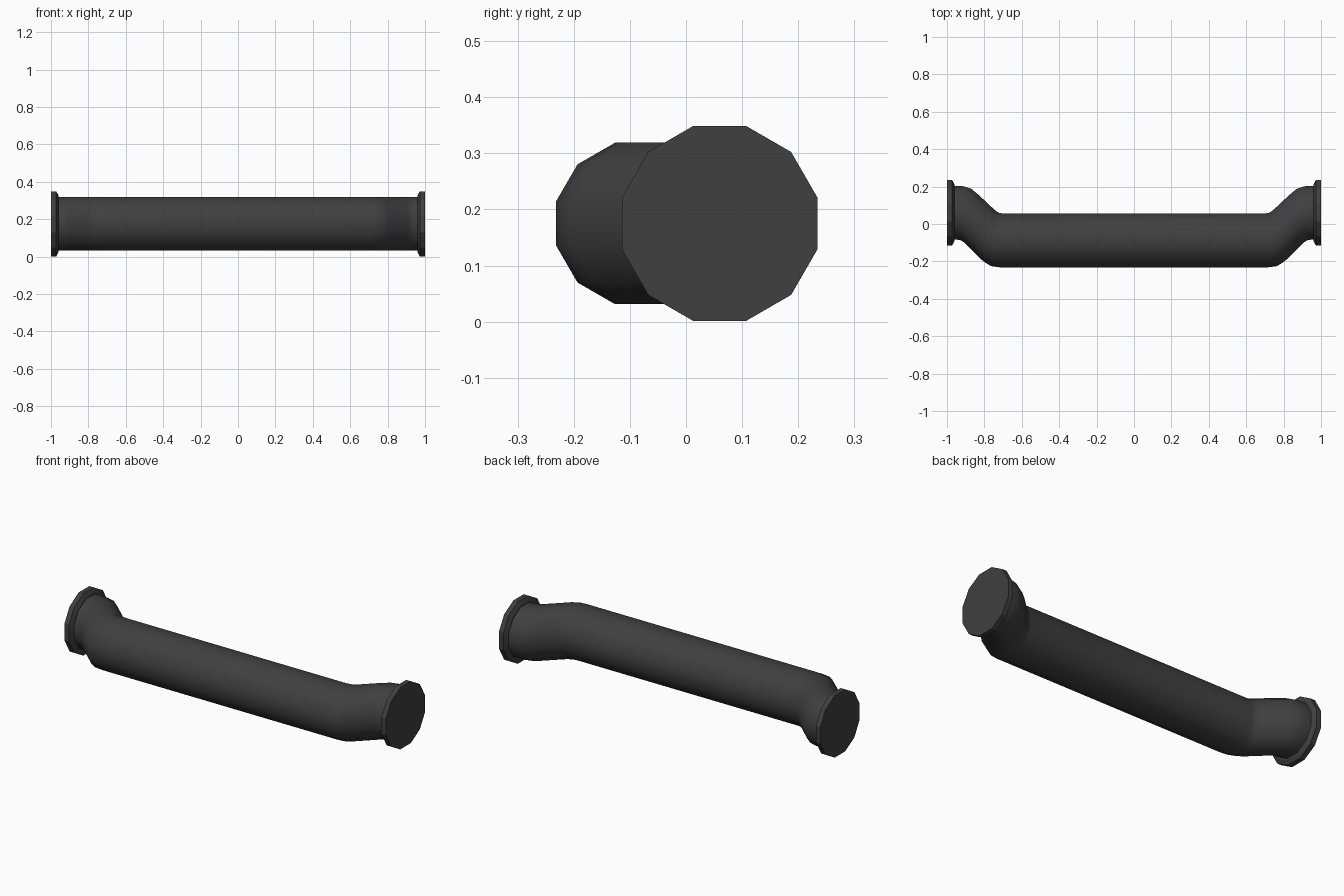
import bpy, bmesh, math
from mathutils import Vector

if "Cube" in bpy.data.objects:
    bpy.data.objects.remove(bpy.data.objects["Cube"])

SIDES = 12
MID_Z = 0.175
END_Y = 0.06
CORNER = 1 / math.cos(math.pi / SIDES)   # flat distance to corner distance

metal = bpy.data.materials.new("dark grey metal")
metal.use_nodes = True
colour = (0.05, 0.05, 0.05, 1)
metal.diffuse_color = colour
metal.node_tree.nodes["Principled BSDF"].inputs["Base Color"].default_value = colour


def loft(name, rings, angle):
    """Skin 12-sided rings given as (back point, front point, half height)."""
    bm = bmesh.new()
    loops = []
    for back, front, half in rings:
        b, f = Vector((*back, 0)), Vector((*front, 0))
        centre, arm = (b + f) / 2, (b - f) / 2 * CORNER
        loop = []
        for i in range(SIDES):
            a = (i + 0.5) * math.tau / SIDES
            p = centre + arm * math.cos(a)
            loop.append(bm.verts.new((p.x, p.y, MID_Z + half * CORNER * math.sin(a))))
        loops.append(loop)
    for a, b in zip(loops, loops[1:]):
        for i in range(SIDES):
            j = (i + 1) % SIDES
            bm.faces.new((a[i], a[j], b[j], b[i]))
    bm.faces.new(loops[0])
    bm.faces.new(loops[-1])
    bmesh.ops.recalc_face_normals(bm, faces=bm.faces)
    mesh = bpy.data.meshes.new(name)
    bm.to_mesh(mesh)
    bm.free()
    mesh.materials.append(metal)
    obj = bpy.data.objects.new(name, mesh)
    bpy.context.collection.objects.link(obj)
    bpy.ops.object.select_all(action="DESELECT")
    obj.select_set(True)
    bpy.context.view_layer.objects.active = obj
    bpy.ops.object.shade_smooth_by_angle(angle=math.radians(angle))


# Pipe: bend rings on the right end, mirrored to the left end
PIPE = 0.144
bend = [
    ((-0.97, 0.204), (-0.97, -0.084)),
    ((-0.92, 0.204), (-0.945, -0.084)),
    ((-0.87, 0.188), (-0.93, -0.086)),
    ((-0.83, 0.155), (-0.91, -0.097)),
    ((-0.745, 0.075), (-0.805, -0.2)),
    ((-0.725, 0.061), (-0.765, -0.225)),
    ((-0.705, 0.057), (-0.715, -0.232)),
]
rings = [(b, f, PIPE) for b, f in bend]
rings += [((-b[0], b[1]), (-f[0], f[1]), h) for b, f, h in reversed(rings)]
loft("bent_pipe", rings, 50)

# Chamfered flange closing each end
for side, sign in (("left", 1), ("right", -1)):
    profile = [(1.0, 0.174), (0.972, 0.174), (0.96, 0.152), (0.96, 0.14)]
    loft(side + "_flange",
         [((sign * x, END_Y + r), (sign * x, END_Y - r), r) for x, r in profile], 25)
